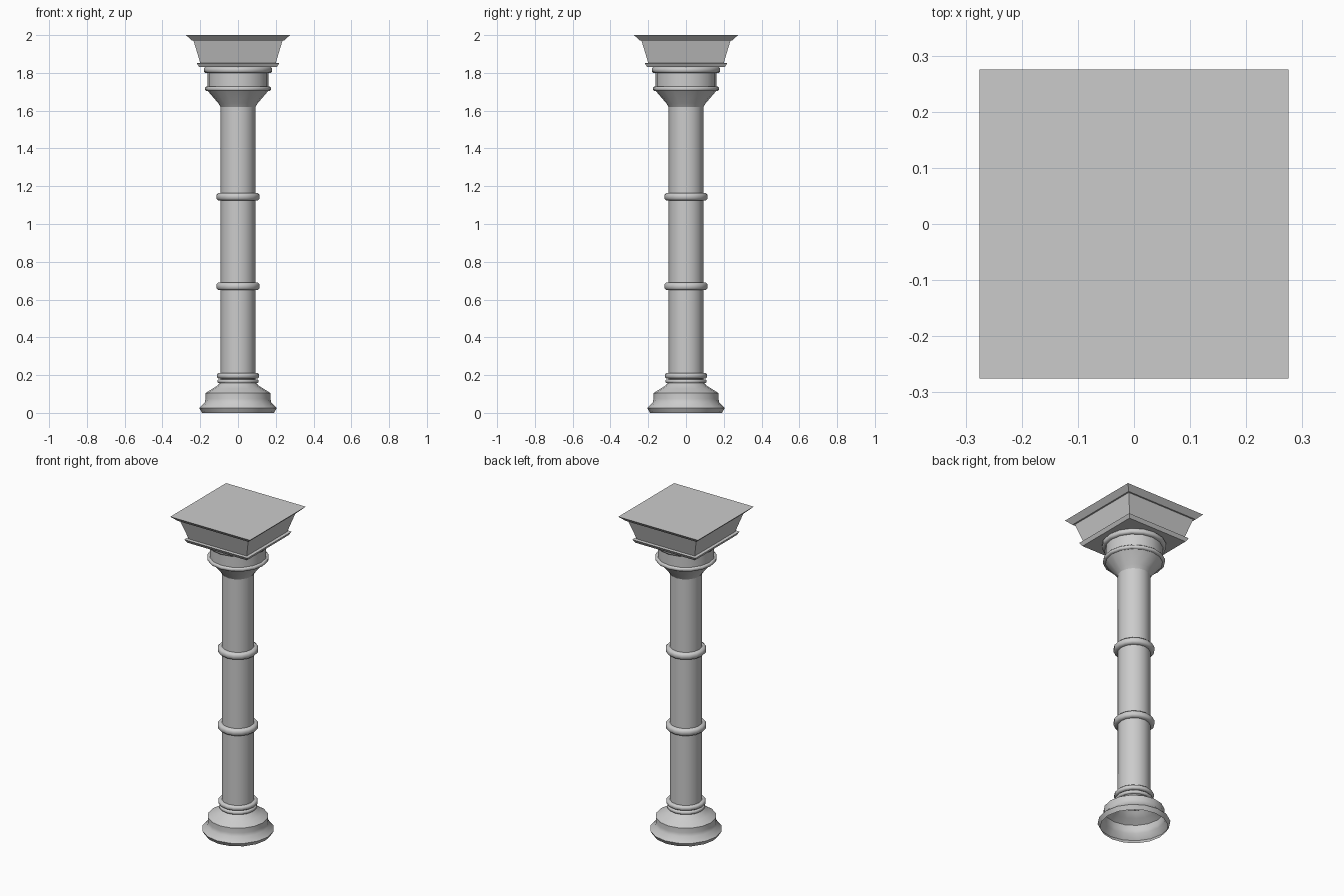
import bpy, bmesh, math

cube = bpy.data.objects.get("Cube")
if cube:
    bpy.data.objects.remove(cube, do_unlink=True)

stone = bpy.data.materials.new("grey stone")
stone.use_nodes = True
grey = (0.6, 0.6, 0.6, 1)
stone.diffuse_color = grey
stone.node_tree.nodes["Principled BSDF"].inputs["Base Color"].default_value = grey


def lathe(name, profile, sides=16, turn=0.0, cap_top=False, cap_bottom=False, smooth=35):
    """Sweep (radius, height) points round the z axis."""
    bm = bmesh.new()
    rings = []
    for r, z in profile:
        rings.append([bm.verts.new((r * math.cos(turn + math.tau * i / sides),
                                    r * math.sin(turn + math.tau * i / sides), z))
                      for i in range(sides)])
    for low, high in zip(rings, rings[1:]):
        for i in range(sides):
            j = (i + 1) % sides
            bm.faces.new((low[i], low[j], high[j], high[i]))
    if cap_top:
        bm.faces.new(rings[-1])
    if cap_bottom:
        bm.faces.new(rings[0][::-1])
    mesh = bpy.data.meshes.new(name)
    bm.to_mesh(mesh)
    bm.free()
    mesh.materials.append(stone)
    obj = bpy.data.objects.new(name, mesh)
    bpy.context.collection.objects.link(obj)
    bpy.ops.object.select_all(action="DESELECT")
    obj.select_set(True)
    bpy.context.view_layer.objects.active = obj
    if smooth:
        bpy.ops.object.shade_smooth_by_angle(angle=math.radians(smooth))
    return obj


def band(name, inner, outer, z0, z1):
    """Rounded collar standing proud of the shaft."""
    e = (z1 - z0) * 0.25
    lathe(name, [(inner, z0), (outer - e, z0), (outer, z0 + e),
                 (outer, z1 - e), (outer - e, z1), (inner, z1)], smooth=50)


def square(name, profile):
    """Square moulding from (half width, height) points."""
    lathe(name, [(h * math.sqrt(2), z) for h, z in profile], sides=4,
          turn=math.pi / 4, cap_top=True, cap_bottom=True, smooth=0)


# Hollow flared foot, open underneath
lathe("base", [(0.19, 0), (0.205, 0.025), (0.176, 0.055), (0.172, 0.075), (0.172, 0.105),
               (0.135, 0.128), (0.108, 0.145), (0.1, 0.155), (0.092, 0.16)])

# Shaft and its collars
lathe("shaft", [(0.092, 0.155), (0.092, 1.62)])
band("base_lower_collar", 0.09, 0.108, 0.157, 0.178)
band("base_upper_collar", 0.09, 0.112, 0.183, 0.21)
for label, z in (("lower", 0.67), ("upper", 1.145)):
    band(label + "_shaft_collar", 0.09, 0.115, z - 0.02, z + 0.02)

# Round capital
lathe("capital_flare", [(0.092, 1.62), (0.105, 1.64), (0.165, 1.71)])
band("capital_lower_collar", 0.155, 0.175, 1.705, 1.727)
lathe("capital_drum", [(0.162, 1.72), (0.162, 1.81)])
band("capital_upper_collar", 0.155, 0.181, 1.8, 1.832)

# Square block carried by the capital
square("capital_plinth", [(0.205, 1.83), (0.218, 1.851), (0.199, 1.853)])
square("capital_block", [(0.199, 1.85), (0.236, 1.972)])
square("top_slab", [(0.245, 1.971), (0.275, 2.0)])
